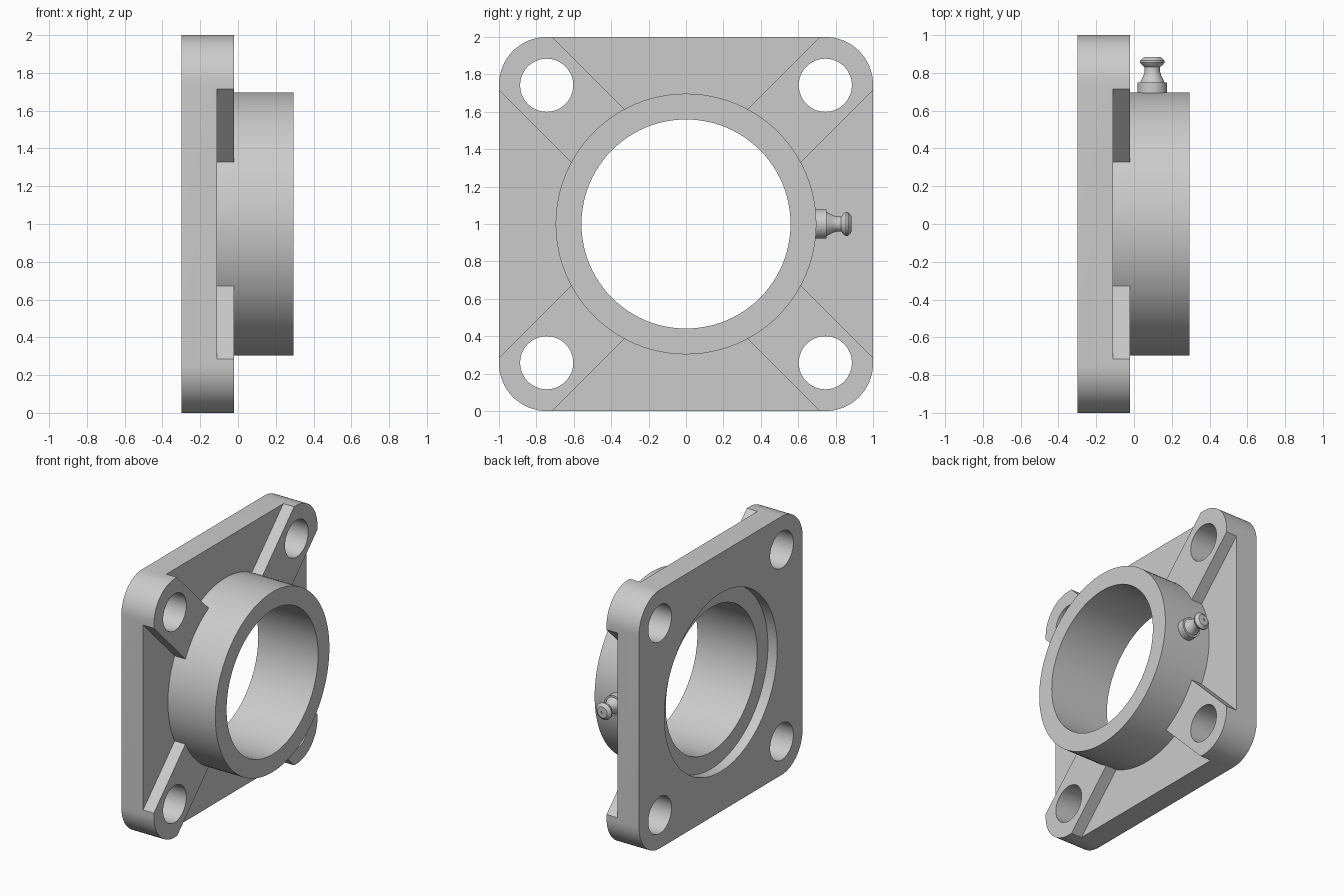
import bpy, bmesh, math

if "Cube" in bpy.data.objects:
    bpy.data.objects.remove(bpy.data.objects["Cube"])

steel = bpy.data.materials.new("grey_steel")
steel.diffuse_color = (0.6, 0.6, 0.6, 1)
steel.use_nodes = True
steel.node_tree.nodes["Principled BSDF"].inputs["Base Color"].default_value = steel.diffuse_color


def finish(name, bm):
    bmesh.ops.recalc_face_normals(bm, faces=bm.faces)
    mesh = bpy.data.meshes.new(name)
    bm.to_mesh(mesh)
    bm.free()
    mesh.materials.append(steel)
    obj = bpy.data.objects.new(name, mesh)
    bpy.context.collection.objects.link(obj)
    return obj


def prism(name, outline, x0, x1):
    """Extrude a (y, z) outline along x; the z origin is the hub centre."""
    bm = bmesh.new()
    face = bm.faces.new([bm.verts.new((x0, y, z + 1)) for y, z in outline])
    new = bmesh.ops.extrude_face_region(bm, geom=[face])["geom"]
    verts = [v for v in new if isinstance(v, bmesh.types.BMVert)]
    bmesh.ops.translate(bm, verts=verts, vec=(x1 - x0, 0, 0))
    return finish(name, bm)


def circle(r, n=96, cy=0, cz=0):
    return [(cy + r * math.cos(2 * math.pi * i / n),
             cz + r * math.sin(2 * math.pi * i / n)) for i in range(n)]


def combine(target, tool, operation):
    mod = target.modifiers.new(operation, 'BOOLEAN')
    mod.operation, mod.solver, mod.object = operation, 'EXACT', tool
    bpy.context.view_layer.objects.active = target
    bpy.ops.object.modifier_apply(modifier=mod.name)
    bpy.data.objects.remove(tool)


def smooth(obj):
    bpy.ops.object.select_all(action='DESELECT')
    obj.select_set(True)
    bpy.context.view_layer.objects.active = obj
    bpy.ops.object.shade_smooth_by_angle(angle=math.radians(30))


# Square flange block with rounded corners
R, C = 0.255, 0.745
outline = []
for k, (sy, sz) in enumerate([(1, 1), (-1, 1), (-1, -1), (1, -1)]):
    for i in range(17):
        a = math.pi / 2 * (k + i / 16)
        outline.append((sy * C + R * math.cos(a), sz * C + R * math.sin(a)))
housing = prism("flange_housing", outline, -0.298, -0.02)

# Lowered panels on the four sides leave diagonal bolt pads
for k in range(4):
    c, s = round(math.cos(k * math.pi / 2)), round(math.sin(k * math.pi / 2))
    tri = [(0.285, 0), (1.2, 0.915), (1.2, -0.915)]
    panel = [(c * y - s * z, s * y + c * z) for y, z in tri]
    combine(housing, prism("panel_cutter", panel, -0.112, 0.1), 'DIFFERENCE')

# Round hub, bore, rear recess and bolt holes
combine(housing, prism("hub", circle(0.697), -0.2, 0.294), 'UNION')
combine(housing, prism("bore_cutter", circle(0.559), -0.5, 0.5), 'DIFFERENCE')
combine(housing, prism("recess_cutter", circle(0.69), -0.5, -0.218), 'DIFFERENCE')
for sy in (-1, 1):
    for sz in (-1, 1):
        hole = circle(0.142, 48, sy * 0.745, sz * 0.742)
        combine(housing, prism("bolt_hole_cutter", hole, -0.5, 0.5), 'DIFFERENCE')
smooth(housing)

# Grease nipple turned around the y axis: (y, radius)
profile = [(0.67, 0), (0.67, 0.078), (0.75, 0.078), (0.75, 0.064), (0.765, 0.058),
           (0.785, 0.047), (0.805, 0.041), (0.83, 0.041), (0.845, 0.058),
           (0.855, 0.065), (0.865, 0.065), (0.885, 0.042), (0.885, 0.012),
           (0.878, 0.012), (0.878, 0)]
bm = bmesh.new()
verts = [bm.verts.new((0.097 + r, y, 1)) for y, r in profile]
edges = [bm.edges.new(pair) for pair in zip(verts, verts[1:])]
bmesh.ops.spin(bm, geom=verts + edges, cent=(0.097, 0, 1), axis=(0, 1, 0),
               angle=2 * math.pi, steps=40, use_duplicate=False)
bmesh.ops.remove_doubles(bm, verts=bm.verts, dist=0.0005)
smooth(finish("grease_nipple", bm))
